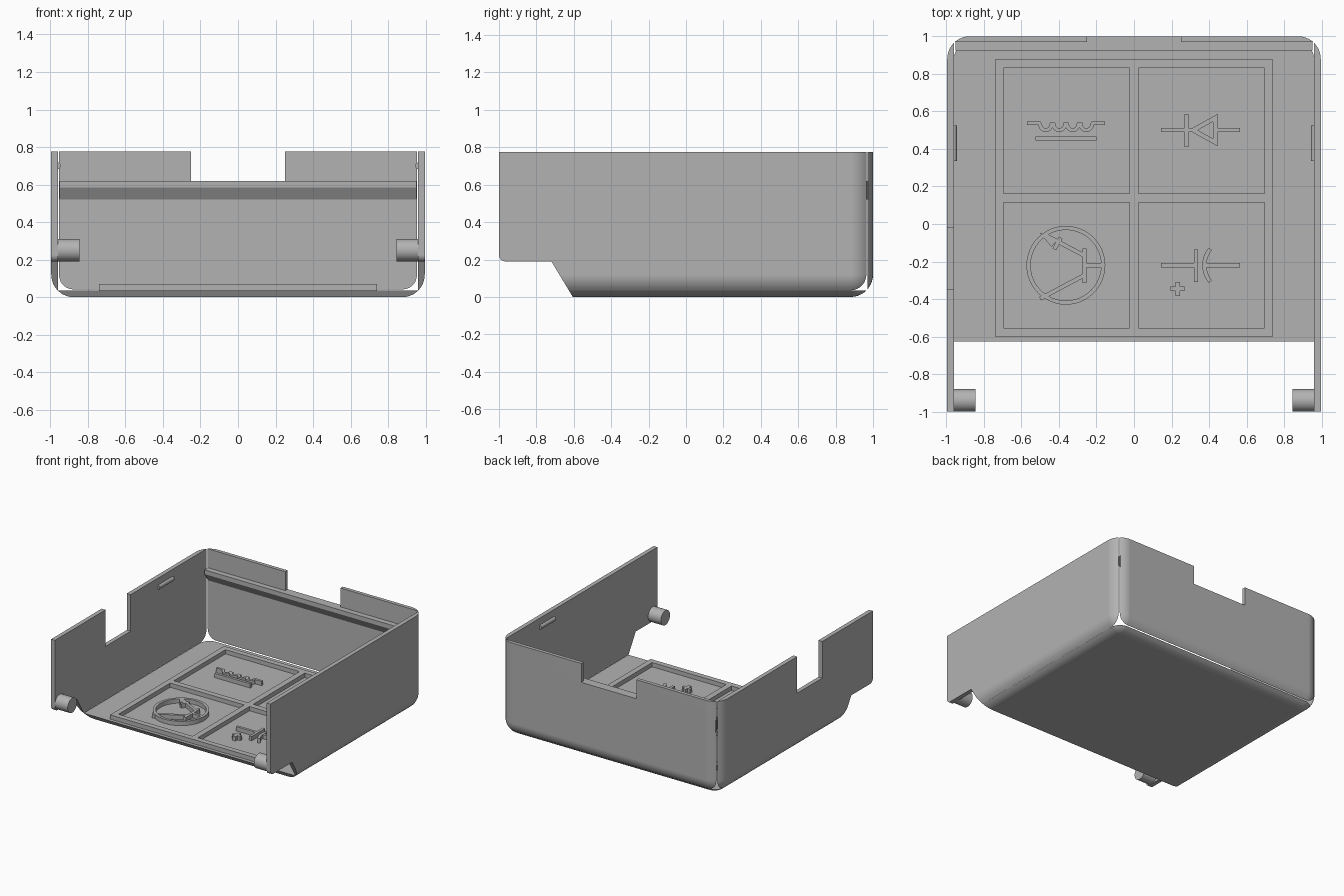
import bpy
import bmesh
import math
from mathutils import Vector

cube = bpy.data.objects.get("Cube")
if cube:
    bpy.data.objects.remove(cube, do_unlink=True)

grey = bpy.data.materials.new("plain_grey")
grey.use_nodes = True
COLOUR = (0.45, 0.45, 0.45, 1)
grey.diffuse_color = COLOUR
grey.node_tree.nodes["Principled BSDF"].inputs["Base Color"].default_value = COLOUR


def finish(name, bm):
    bmesh.ops.recalc_face_normals(bm, faces=bm.faces)
    mesh = bpy.data.meshes.new(name)
    bm.to_mesh(mesh)
    bm.free()
    mesh.materials.append(grey)
    obj = bpy.data.objects.new(name, mesh)
    bpy.context.collection.objects.link(obj)
    return obj


def smooth(obj):
    bpy.ops.object.select_all(action='DESELECT')
    obj.select_set(True)
    bpy.context.view_layer.objects.active = obj
    bpy.ops.object.shade_smooth_by_angle(angle=math.radians(30))


def box(name, lo, hi, radius=0):
    """Box; with a radius, its back corners and its bottom edges (not the front) are rounded."""
    bm = bmesh.new()
    bmesh.ops.create_cube(bm, size=1)
    for v in bm.verts:
        v.co = [lo[i] if v.co[i] < 0 else hi[i] for i in range(3)]
    if radius:
        def rounded(e):
            a, b = (v.co for v in e.verts)
            back = a.y == b.y == hi[1]
            low = a.z == b.z == lo[2]
            front = a.y == b.y == lo[1]
            return (back and a.z != b.z) or (low and not front)
        bmesh.ops.bevel(bm, geom=[e for e in bm.edges if rounded(e)], offset=radius,
                        segments=10, profile=0.5, affect='EDGES')
    return finish(name, bm)


def prism_x(name, profile, x0, x1):
    """Extrude a (y, z) profile along x."""
    bm = bmesh.new()
    a = [bm.verts.new((x0, y, z)) for y, z in profile]
    b = [bm.verts.new((x1, y, z)) for y, z in profile]
    bm.faces.new(a)
    bm.faces.new(b)
    for i in range(len(a)):
        j = (i + 1) % len(a)
        bm.faces.new((a[i], a[j], b[j], b[i]))
    return finish(name, bm)


def cylinder(name, centre, radius, length, axis):
    bm = bmesh.new()
    bmesh.ops.create_cone(bm, cap_ends=True, segments=32, radius1=radius,
                          radius2=radius, depth=length)
    turn = Vector((0, 0, 1)).rotation_difference(Vector(axis)).to_matrix()
    bmesh.ops.rotate(bm, verts=bm.verts, matrix=turn)
    bmesh.ops.translate(bm, verts=bm.verts, vec=centre)
    obj = finish(name, bm)
    smooth(obj)
    return obj


FLOOR, RAISED = 0.035, 0.07


def stroke(name, points, width=0.022, closed=False):
    """Raised line of constant width on the floor, with mitred corners."""
    pts = [Vector(p) for p in points]
    n = len(pts)
    bm = bmesh.new()
    rings = []
    for i, p in enumerate(pts):
        before = pts[i - 1] if closed or i else None
        after = pts[(i + 1) % n] if closed or i < n - 1 else None
        d0 = (p - before).normalized() if before else (after - p).normalized()
        d1 = (after - p).normalized() if after else d0
        n0, n1 = Vector((-d0.y, d0.x)), Vector((-d1.y, d1.x))
        m = (n0 + n1).normalized()
        m *= width / 2 / max(m.dot(n0), 0.3)
        corners = ((p + m, FLOOR - 0.01), (p - m, FLOOR - 0.01), (p - m, RAISED), (p + m, RAISED))
        rings.append([bm.verts.new((q.x, q.y, z)) for q, z in corners])
    for i in range(n if closed else n - 1):
        a, b = rings[i], rings[(i + 1) % n]
        for k in range(4):
            bm.faces.new((a[k], a[(k + 1) % 4], b[(k + 1) % 4], b[k]))
    if not closed:
        bm.faces.new(rings[0])
        bm.faces.new(rings[-1])
    return finish(name, bm)


def arc(cx, cy, r, start, end, steps):
    angles = [math.radians(start + (end - start) * i / steps) for i in range(steps + 1)]
    return [(cx + r * math.cos(a), cy + r * math.sin(a)) for a in angles]


# Tray shell: rounded solid, hollowed, then notched and trimmed at the open front
shell = box("tray_shell", (-0.995, -1, 0), (0.995, 1, 0.775), 0.12)
nose = arc(-0.965, 0.225, 0.035, 180, 270, 6)
cutters = [
    box("hollow", (-0.96, -1.2, FLOOR), (0.96, 0.97, 1.2), 0.09),
    box("back_notch", (-0.25, 0.9, 0.62), (0.25, 1.2, 1)),
    box("side_notch", (-1.2, -0.345, 0.475), (-0.9, -0.02, 1)),
    prism_x("front_trim", [(-1.2, 0.225)] + nose + [(-0.72, 0.19), (-0.605, 0),
            (-0.575, -0.05), (-1.2, -0.05)], -1.2, 1.2),
]
bpy.context.view_layer.objects.active = shell
for c in cutters:
    mod = shell.modifiers.new(c.name, 'BOOLEAN')
    mod.operation, mod.solver, mod.object = 'DIFFERENCE', 'EXACT', c
    bpy.ops.object.modifier_apply(modifier=mod.name)
    bpy.data.objects.remove(c, do_unlink=True)
smooth(shell)
weighted = shell.modifiers.new("even_shading", 'WEIGHTED_NORMAL')
weighted.keep_sharp = True

# Ledge along the inside of the back wall
prism_x("back_ledge", [(0.975, 0.62), (0.925, 0.62), (0.925, 0.585), (0.965, 0.52),
                       (0.975, 0.52)], -0.95, 0.95)

# Hinge pins and snap ridges, mirrored
for side, s in (("left", 1), ("right", -1)):
    cylinder(side + "_hinge_pin", (s * 0.91, -0.94, 0.25), 0.06, 0.13, (1, 0, 0))
    cylinder(side + "_snap_ridge", (s * 0.962, 0.43, 0.7), 0.018, 0.19, (0, 1, 0))

# Four-panel frame on the floor
stroke("frame_rim", [(-0.718, -0.577), (0.718, -0.577), (0.718, 0.854), (-0.718, 0.854)],
       0.045, True)
stroke("frame_long_rib", [(0, -0.56), (0, 0.84)], 0.048)
for s in (1, -1):
    stroke("frame_cross_rib", [(s * 0.024, 0.139), (s * 0.7, 0.139)], 0.048)

# Coil symbol
coil = [(-0.57, 0.537), (-0.505, 0.537)]
for k in range(4):
    coil += arc(-0.47 + 0.072 * k, 0.53, 0.03, 180, 360, 8)
coil += [(-0.219, 0.537), (-0.155, 0.537)]
stroke("coil_winding", coil, 0.02)
stroke("coil_core", [(-0.525, 0.455), (-0.2, 0.455)])

# Diode symbol
stroke("diode_lead", [(0.145, 0.5), (0.31, 0.5)])
stroke("diode_tail", [(0.44, 0.5), (0.565, 0.5)])
stroke("diode_bar", [(0.28, 0.41), (0.28, 0.585)])
stroke("diode_triangle", [(0.315, 0.5), (0.432, 0.435), (0.432, 0.565)], 0.024, True)

# Transistor symbol
stroke("transistor_ring", arc(-0.363, -0.22, 0.199, 0, 352.5, 47), 0.022, True)
stroke("transistor_base", [(-0.263, -0.315), (-0.263, -0.13)])
stroke("transistor_lead", [(-0.255, -0.22), (-0.165, -0.22)])
stroke("transistor_emitter", [(-0.47, -0.06), (-0.265, -0.168)])
stroke("transistor_collector", [(-0.5, -0.398), (-0.265, -0.273)])
stroke("transistor_arrow", [(-0.477, -0.066), (-0.425, -0.09), (-0.44, -0.107)], 0.02, True)
stroke("transistor_arrow_barb", [(-0.39, -0.072), (-0.425, -0.135)])

# Capacitor symbol with plus mark
stroke("capacitor_lead", [(0.145, -0.22), (0.325, -0.22)])
stroke("capacitor_plate", [(0.33, -0.31), (0.33, -0.135)])
stroke("capacitor_curve", arc(0.51, -0.22, 0.135, 140, 220, 12))
stroke("capacitor_tail", [(0.375, -0.22), (0.565, -0.22)])
stroke("plus_bar", [(0.195, -0.345), (0.27, -0.345)], 0.024)
stroke("plus_stem", [(0.2325, -0.383), (0.2325, -0.308)], 0.024)
